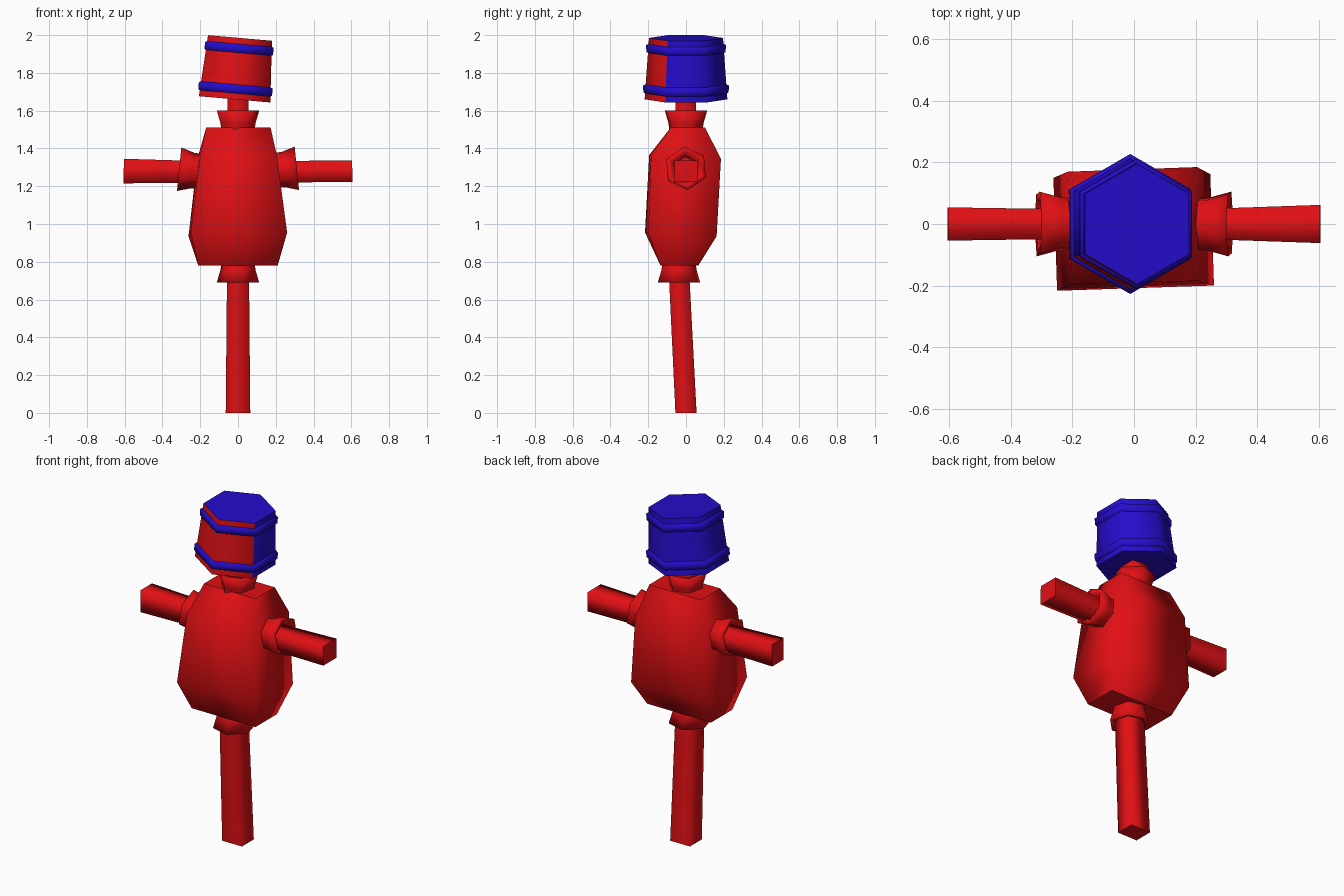
import bpy, bmesh
from math import pi, cos, sin, radians
from mathutils import Matrix, Vector

if "Cube" in bpy.data.objects:
    bpy.data.objects.remove(bpy.data.objects["Cube"])


def material(name, color):
    m = bpy.data.materials.new(name)
    m.diffuse_color = color
    m.use_nodes = True
    m.node_tree.nodes["Principled BSDF"].inputs["Base Color"].default_value = m.diffuse_color
    return m


RED = material("red", (0.75, 0.005, 0.007, 1))
BLUE = material("blue", (0.018, 0.004, 0.6, 1))


def loft(name, rings, mats, matrix=Matrix(), start_cap=True, end_cap=True):
    """Skin equal-length rings of points; smooth sides and flat caps."""
    bm = bmesh.new()
    loops = [[bm.verts.new(matrix @ Vector(p)) for p in ring] for ring in rings]
    for a, b in zip(loops, loops[1:]):
        n = len(a)
        for i in range(n):
            j = (i + 1) % n
            bm.faces.new((a[i], a[j], b[j], b[i])).smooth = True
    if start_cap:
        bm.faces.new(loops[0][::-1])
    if end_cap:
        bm.faces.new(loops[-1])
    bm.normal_update()
    mesh = bpy.data.meshes.new(name)
    bm.to_mesh(mesh)
    bm.free()
    for m in mats:
        mesh.materials.append(m)
    obj = bpy.data.objects.new(name, mesh)
    bpy.context.collection.objects.link(obj)
    return obj


def rect(x0, x1, y0, y1, z):
    return [(x0, y0, z), (x1, y0, z), (x1, y1, z), (x0, y1, z)]


def hexagon(r, z, spin=0):
    a = [radians(spin + 60 * i) for i in range(6)]
    return [(r * cos(t), r * sin(t), z) for t in a]


def aim(origin, direction):
    """Frame with local z along direction and local y kept upright or backward."""
    z = Vector(direction).normalized()
    up = Vector((0, 0, 1)) if abs(z.z) < 0.9 else Vector((0, 1, 0))
    x = up.cross(z).normalized()
    y = z.cross(x)
    m = Matrix((x, y, z)).transposed().to_4x4()
    m.translation = origin
    return m


def collar(name, origin, direction, spin):
    # flared socket with a recessed mouth
    profile = [(0.092, -0.02), (0.095, 0.03), (0.116, 0.1), (0.088, 0.097), (0.066, 0.05)]
    loft(name, [hexagon(r, z, spin) for r, z in profile], [RED], aim(origin, direction))


# torso
loft("torso", [
    rect(-0.21, 0.21, -0.135, 0.065, 0.78),
    [(-0.25, -0.217, 0.955), (0.26, -0.2, 0.955), (0.248, 0.162, 0.935), (-0.262, 0.15, 0.935)],
    [(-0.2, -0.195, 1.365), (0.205, -0.185, 1.365), (0.205, 0.185, 1.345), (-0.215, 0.17, 1.345)],
    rect(-0.168, 0.172, -0.08, 0.1, 1.512)], [RED])

# support pole and neck
loft("pole", [rect(-0.065, 0.065, -0.056, 0.056, 0),
              rect(-0.058, 0.058, -0.092, 0.016, 0.76)], [RED])
loft("neck", [rect(-0.055, 0.055, -0.055, 0.053, 1.53),
              rect(-0.055, 0.055, -0.055, 0.053, 1.67)], [RED])

# arms: half sizes (y, z) at the outer end
for side, name, hy, hz in ((1, "right_arm", 0.062, 0.057), (-1, "left_arm", 0.054, 0.065)):
    loft(name, [rect(-0.048, 0.048, -0.058, 0.056, 0),
                rect(-hy, hy, -hz, hz, 0.405)], [RED],
         aim((side * 0.2, 0, 1.277), (side, 0, 0.008)))

# collars around neck, pole and arms
collar("neck_collar", (0, 0, 1.5), (0, 0, 1), 15)
collar("pole_collar", (0, -0.037, 0.79), (0, 0, -1), 15)
collar("right_arm_collar", (0.212, 0, 1.285), (1, 0, 0.1), 35)
collar("left_arm_collar", (-0.212, 0, 1.28), (-1, 0, 0.1), 35)

# tilted head, red on the two front faces
tilt = Matrix.Translation((-0.018, 0, 1.66)) @ Matrix.Rotation(radians(5), 4, 'Y')
head = loft("head", [hexagon(0.219, 0, 30), hexagon(0.196, 0.326, 30)], [BLUE, RED], tilt)
for p in head.data.polygons:
    p.material_index = 1 if p.normal.y < -0.3 else 0

# head bands
for name, z, r in (("lower_band", 0.055, 0.227), ("upper_band", 0.27, 0.211)):
    profile = [(r - 0.018, z - 0.026), (r - 0.001, z - 0.019), (r, z + 0.019), (r - 0.018, z + 0.026)]
    loft(name, [hexagon(a, b, 30) for a, b in profile], [BLUE], tilt, False, False)
